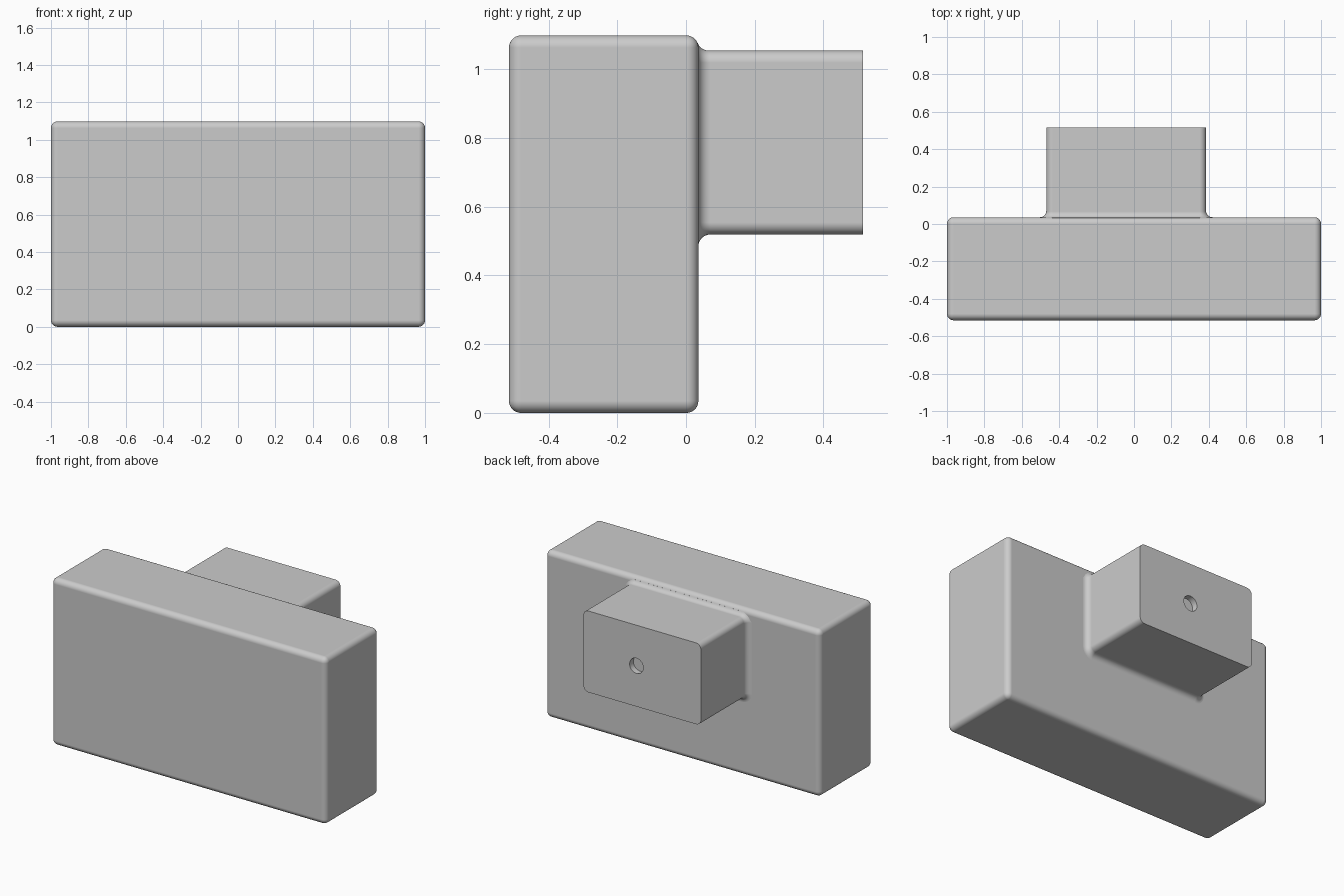
import bpy, bmesh
from math import sin, cos, pi, radians
from mathutils import Vector

cube = bpy.data.objects.get("Cube")
if cube:
    bpy.data.objects.remove(cube, do_unlink=True)

R = 0.035                                   # shared rounding radius
FRONT, WALL, BACK = -0.515, 0.036, 0.515    # y of front, block back, stem end
TOP = 1.098

grey = bpy.data.materials.new("plain grey")
grey.use_nodes = True
colour = (0.6, 0.6, 0.6, 1)
grey.diffuse_color = colour
grey.node_tree.nodes["Principled BSDF"].inputs["Base Color"].default_value = colour


def add_object(name, bm):
    bmesh.ops.recalc_face_normals(bm, faces=bm.faces)
    mesh = bpy.data.meshes.new(name)
    bm.to_mesh(mesh)
    bm.free()
    mesh.materials.append(grey)
    obj = bpy.data.objects.new(name, mesh)
    bpy.context.collection.objects.link(obj)
    return obj


def finish(obj):
    bpy.ops.object.select_all(action='DESELECT')
    obj.select_set(True)
    bpy.context.view_layer.objects.active = obj
    for mod in list(obj.modifiers):
        bpy.ops.object.modifier_apply(modifier=mod.name)
    bpy.ops.object.shade_smooth_by_angle(angle=radians(35))
    normals = obj.modifiers.new("flat faces", 'WEIGHTED_NORMAL')
    normals.keep_sharp = True


# Main block with rounded edges
bm = bmesh.new()
bmesh.ops.create_cube(bm, size=1)
bmesh.ops.scale(bm, vec=(2, WALL - FRONT, TOP), verts=bm.verts)
bmesh.ops.translate(bm, vec=(0, (WALL + FRONT) / 2, TOP / 2), verts=bm.verts)
block = add_object("main_block", bm)
bevel = block.modifiers.new("rounded edges", 'BEVEL')
bevel.width, bevel.segments = R, 8
finish(block)

# Stem outline: corner arc centres and outward directions
LEFT, RIGHT, LOW, HIGH = 0.385, -0.469, 0.519, 1.054
STEPS = 8
outline = []
for k, (x, z) in enumerate([(LEFT - R, HIGH - R), (RIGHT + R, HIGH - R),
                            (RIGHT + R, LOW + R), (LEFT - R, LOW + R)]):
    for i in range(STEPS + 1):
        a = (k + i / STEPS) * pi / 2
        outline.append((Vector((x, 0, z)), Vector((cos(a), 0, sin(a)))))


def stem_ring(bm, t, y=None):
    """Ring of the stem; t sweeps the base fillet from 0 (stem) to 1 (wall)."""
    ring = []
    for centre, out in outline:
        up = max(out.z, 0)                  # top fillet meets the block's rounded edge
        a = t * radians(90 - 21 * up)
        p = centre + out * (R + R * (1 - cos(a)))
        p.y = WALL + R * (1 - sin(a)) - 0.0046 * up if y is None else y
        ring.append(bm.verts.new(p))
    return ring


# Stem with a flared base
bm = bmesh.new()
rings = [stem_ring(bm, 0, BACK)]
rings += [stem_ring(bm, i / STEPS) for i in range(STEPS + 1)]
rings.append(stem_ring(bm, 1, WALL - 0.1))
for a, b in zip(rings, rings[1:]):
    for i in range(len(a)):
        j = (i + 1) % len(a)
        bm.faces.new((a[i], a[j], b[j], b[i]))
bm.faces.new(rings[0])
bm.faces.new(rings[-1])
stem = add_object("stem", bm)

# Shallow round hole in the stem end
bpy.ops.mesh.primitive_cylinder_add(vertices=40, radius=0.05, depth=0.1,
                                    location=(0, BACK + 0.01, (LOW + HIGH) / 2),
                                    rotation=(pi / 2, 0, 0))
cutter = bpy.context.object
cutter.name = "hole_cutter"
cutter.hide_render = True
cutter.data.materials.append(grey)
cut = stem.modifiers.new("hole", 'BOOLEAN')
cut.object, cut.operation, cut.solver = cutter, 'DIFFERENCE', 'EXACT'
finish(stem)
bpy.data.objects.remove(cutter, do_unlink=True)
